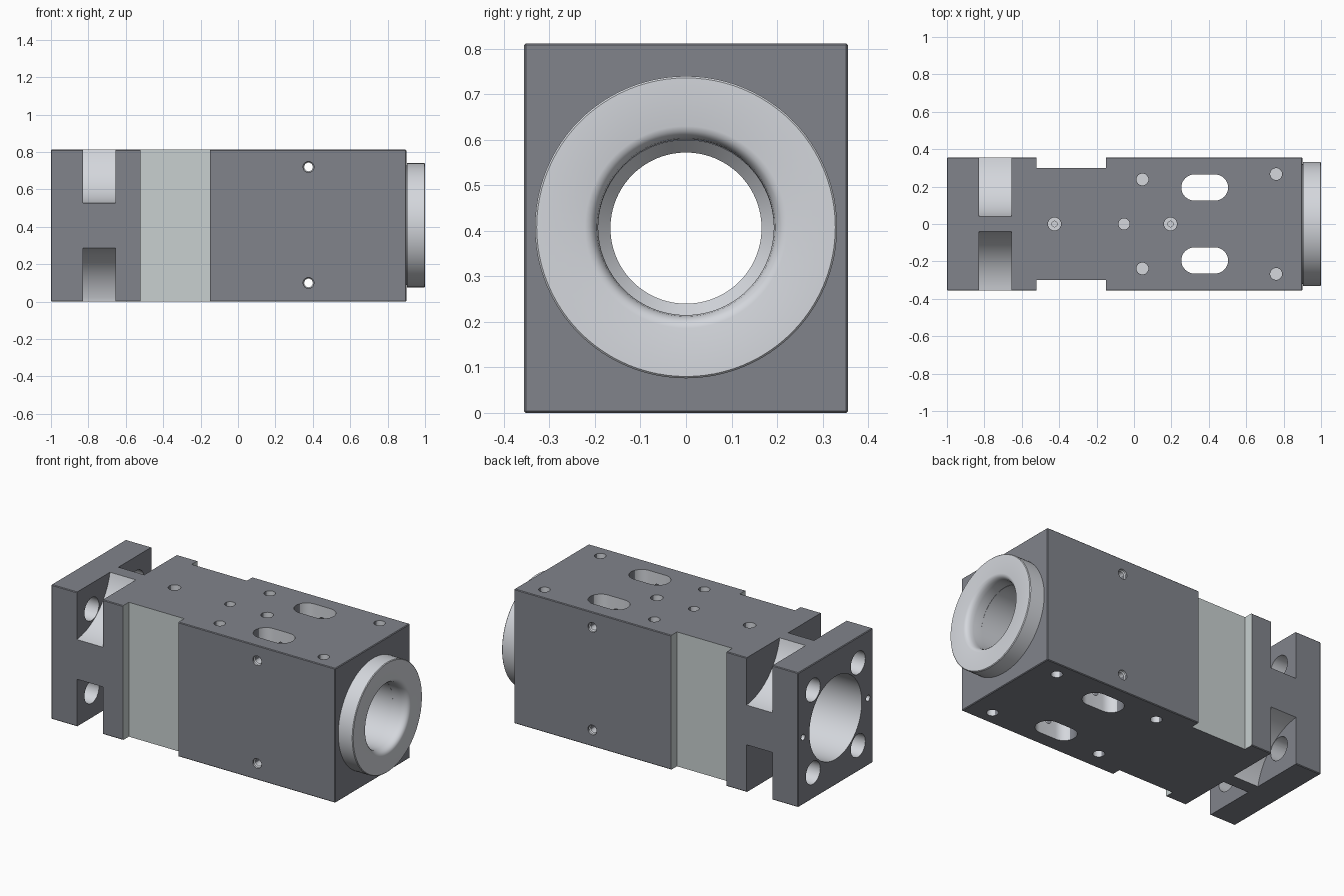
import bpy, bmesh
from math import sin, cos, pi, sqrt, atan2
from mathutils import Vector

if "Cube" in bpy.data.objects:
    bpy.data.objects.remove(bpy.data.objects["Cube"])

H, W = 0.812, 0.356  # block height and half width
CZ = H / 2           # height of the bore axis
AXES = {'x': lambda a, u, v: (a, u, v), 'y': lambda a, u, v: (u, a, v), 'z': lambda a, u, v: (u, v, a)}


def material(name, r, g, b):
    m = bpy.data.materials.new(name)
    m.diffuse_color = (r, g, b, 1)
    m.use_nodes = True
    m.node_tree.nodes["Principled BSDF"].inputs["Base Color"].default_value = m.diffuse_color
    return m


def finish(name, bm):
    bmesh.ops.recalc_face_normals(bm, faces=bm.faces)
    me = bpy.data.meshes.new(name)
    bm.to_mesh(me)
    bm.free()
    ob = bpy.data.objects.new(name, me)
    bpy.context.collection.objects.link(ob)
    return ob


def lathe(name, profile, axis, loc, n=32, closed=False):
    """Revolve (along, radius) points; closed makes a hollow ring."""
    bm = bmesh.new()
    rings = [[bm.verts.new(Vector(AXES[axis](a, r * cos(2 * pi * i / n), r * sin(2 * pi * i / n))) + Vector(loc))
              for i in range(n)] for a, r in profile]
    pairs = list(zip(rings, rings[1:]))
    if closed:
        pairs.append((rings[-1], rings[0]))
    else:
        bm.faces.new(rings[0])
        bm.faces.new(rings[-1])
    for p, q in pairs:
        for i in range(n):
            j = (i + 1) % n
            bm.faces.new((p[i], p[j], q[j], q[i]))
    return finish(name, bm)


def prism(name, outline, axis, lo, hi):
    bm = bmesh.new()
    a, b = [[bm.verts.new(AXES[axis](h, u, v)) for u, v in outline] for h in (lo, hi)]
    bm.faces.new(a)
    bm.faces.new(b)
    for i in range(len(a)):
        j = (i + 1) % len(a)
        bm.faces.new((a[i], a[j], b[j], b[i]))
    return finish(name, bm)


def activate(ob):
    bpy.ops.object.select_all(action='DESELECT')
    ob.select_set(True)
    bpy.context.view_layer.objects.active = ob


def cut(ob, cutter):
    activate(ob)
    m = ob.modifiers.new('cut', 'BOOLEAN')
    m.operation, m.solver, m.object = 'DIFFERENCE', 'EXACT', cutter
    bpy.ops.object.modifier_apply(modifier=m.name)
    bpy.data.objects.remove(cutter)


# Main block with a light edge chamfer
body = prism('housing_body', [(-1, -W), (.9, -W), (.9, W), (-1, W)], 'z', 0, H)
activate(body)
bev = body.modifiers.new('chamfer', 'BEVEL')
bev.width, bev.segments = 0.004, 1
bpy.ops.object.modifier_apply(modifier='chamfer')

# Main bore, wider at the motor end and again at the nose
cut(body, lathe('bore', [(-1.1, .25), (-.5, .25), (-.5, .166), (.58, .166), (.61, .193), (1.0, .193)],
                'x', (0, 0, CZ), 96))

# Four concave corner pockets with bolt holes through the end flange
p, q, R = Vector((.04, CZ)), Vector((W, .12)), 0.36
d = q - p
out = Vector((-d.y, d.x)).normalized()
c = (p + q) / 2 + out * sqrt(R * R - d.length_squared / 4)
a0, a1 = (atan2(v.y - c.y, v.x - c.x) % (2 * pi) for v in (p, q))
arc = [(c.x + R * cos(a0 + (a1 - a0) * i / 20), c.y + R * sin(a0 + (a1 - a0) * i / 20)) for i in range(21)]
corner = [(.04, .5)] + arc + [(.45, .12), (.45, .5)]
for sy in (-1, 1):
    # Shallow waist on each side
    cut(body, prism('waist', [(-.52, .30 * sy), (-.15, .30 * sy), (-.15, .5 * sy), (-.52, .5 * sy)], 'z', -.1, .95))
    for sz in (-1, 1):
        cut(body, prism('pocket', [(y * sy, CZ + z * sz) for y, z in corner], 'x', -.828, -.655))
        cut(body, lathe('bolt_hole', [(-1.1, .069), (-.75, .069)], 'x', (0, .215 * sy, CZ + .25 * sz)))
    # Small tapped hole beside the bore in the end flange
    cut(body, lathe('end_hole', [(-1.1, .018), (-.9, .018)], 'x', (0, .31 * sy, CZ)))

# Two long slots through the block
for sy in (-1, 1):
    slot = []
    for cx, start in ((.323, pi / 2), (.433, -pi / 2)):
        slot += [(cx + .07 * cos(start + pi * i / 16), .195 * sy + .07 * sin(start + pi * i / 16)) for i in range(17)]
    cut(body, prism('slot', slot, 'z', -.1, .95))

# Blind mounting holes, top and bottom
for x, y in ((.045, .238), (.76, .267)):
    for sy in (-1, 1):
        for lo, hi in ((-.1, .15), (.66, .95)):
            cut(body, lathe('mount_hole', [(lo, .032), (hi, .032)], 'z', (x, y * sy, 0)))

# Centre-line ports on top
for x in (-.425, .195):
    cut(body, lathe('port', [(.5, .015), (.75, .015), (.75, .035), (.95, .035)], 'z', (x, 0, 0)))
cut(body, lathe('port', [(.7, .03), (.95, .03)], 'z', (-.053, 0, 0)))

# Countersunk cross holes from side to side
for z in (.10, .72):
    cut(body, lathe('cross_hole', [(-.4, .029), (-.345, .029), (-.339, .023), (.339, .023), (.345, .029), (.4, .029)],
                    'y', (.377, 0, z)))

# Round collar at the nose end
collar = lathe('nose_collar', [(.893, .193), (.893, .32), (.903, .32), (.903, .332), (.996, .332), (1, .328),
                               (1, .222), (.997, .211), (.988, .202), (.975, .196), (.955, .193)],
               'x', (0, 0, CZ + .002), 96, closed=True)

# Dark outer faces, bright machined faces
dark = material('dark_coating', .22, .23, .26)
bright = material('machined_metal', .66, .68, .72)
waist = material('waist_metal', .58, .63, .63)
for m in (dark, bright, waist):
    body.data.materials.append(m)
collar.data.materials.append(bright)
for f in body.data.polygons:
    x, y, z = f.center
    outer = max(abs(y) / W, abs(z - CZ) / CZ) > .99
    if -.521 < x < -.149 and abs(y) > .29 and not abs(z - CZ) > CZ * .99:
        f.material_index = 2
    elif not outer and abs(f.normal.x) < .9:
        f.material_index = 1

for ob in (body, collar):
    activate(ob)
    bpy.ops.object.shade_smooth_by_angle(angle=pi / 6)
